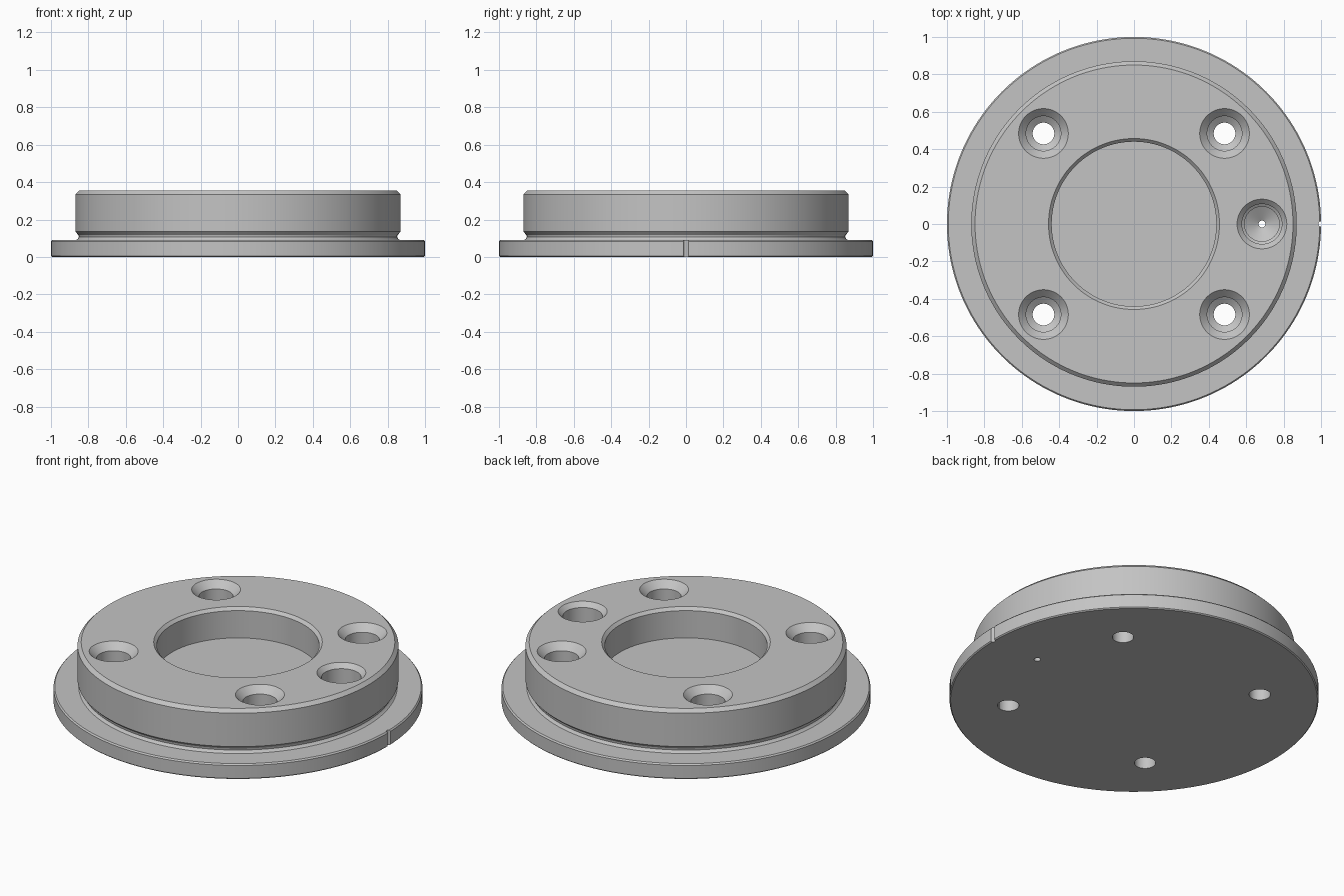
import bpy, bmesh, math
from mathutils import Matrix, Vector

default = bpy.data.objects.get("Cube")
if default:
    bpy.data.objects.remove(default, do_unlink=True)

metal = bpy.data.materials.new("grey metal")
metal.use_nodes = True
colour = (0.55, 0.55, 0.55, 1)
metal.diffuse_color = colour
metal.node_tree.nodes["Principled BSDF"].inputs["Base Color"].default_value = colour


def lathe(name, profile, segments, location=(0, 0, 0)):
    """Revolve (radius, height) points running from axis to axis into a solid."""
    bm = bmesh.new()
    verts = [bm.verts.new((r, 0, z)) for r, z in profile]
    edges = [bm.edges.new(pair) for pair in zip(verts, verts[1:])]
    bmesh.ops.spin(bm, geom=verts + edges, cent=(0, 0, 0), axis=(0, 0, 1),
                   angle=math.tau, steps=segments, use_merge=False)
    bmesh.ops.remove_doubles(bm, verts=bm.verts, dist=1e-5)
    bmesh.ops.recalc_face_normals(bm, faces=bm.faces)
    mesh = bpy.data.meshes.new(name)
    bm.to_mesh(mesh)
    bm.free()
    mesh.materials.append(metal)
    obj = bpy.data.objects.new(name, mesh)
    obj.location = location
    bpy.context.collection.objects.link(obj)
    return obj


TOP = 0.355

# Flanged disc with relief groove, chamfered hub and central pocket
body = lathe("flanged_hub", [
    (0, 0), (0.994, 0), (1, 0.006), (1, 0.083), (0.993, 0.091),
    (0.864, 0.091), (0.856, 0.097), (0.851, 0.106), (0.853, 0.117), (0.87, 0.135),
    (0.87, 0.335), (0.85, TOP),
    (0.457, TOP), (0.44, 0.338), (0.44, 0.175), (0, 0.175)], 160)

# Four countersunk, stepped bolt holes
bolt_profile = [(0, -0.05), (0.058, -0.05), (0.058, 0.13), (0.093, 0.155),
                (0.093, TOP - 0.04), (0.153, TOP + 0.02), (0, TOP + 0.02)]
cutters = [lathe("bolt_hole_cutter", bolt_profile, 48, (x, y, 0))
           for x in (-0.484, 0.484) for y in (-0.484, 0.484)]

# Side hole with conical bottom and tiny vent
cutters.append(lathe("side_hole_cutter", [
    (0, -0.05), (0.018, -0.05), (0.018, 0.11), (0.093, 0.155), (0.093, 0.2),
    (0.107, 0.21), (0.107, TOP - 0.026), (0.153, TOP + 0.02), (0, TOP + 0.02)],
    48, (0.684, 0, 0)))

# Index notch in the flange rim
cutters.append(lathe("rim_notch_cutter", [
    (0, -0.05), (0.014, -0.05), (0.014, 0.15), (0, 0.15)], 24, (1, 0, 0)))

for cutter in cutters:
    cutter.hide_render = True
    cut = body.modifiers.new(cutter.name, "BOOLEAN")
    cut.operation = "DIFFERENCE"
    cut.solver = "EXACT"
    cut.object = cutter

# Bake the cuts, then drop the helpers
bpy.context.view_layer.update()
evaluated = body.evaluated_get(bpy.context.evaluated_depsgraph_get())
body.data = bpy.data.meshes.new_from_object(evaluated)
body.modifiers.clear()
for cutter in cutters:
    bpy.data.objects.remove(cutter, do_unlink=True)

for obj in bpy.context.selected_objects:
    obj.select_set(False)
body.select_set(True)
bpy.context.view_layer.objects.active = body
bpy.ops.object.shade_smooth_by_angle(angle=math.radians(25))
